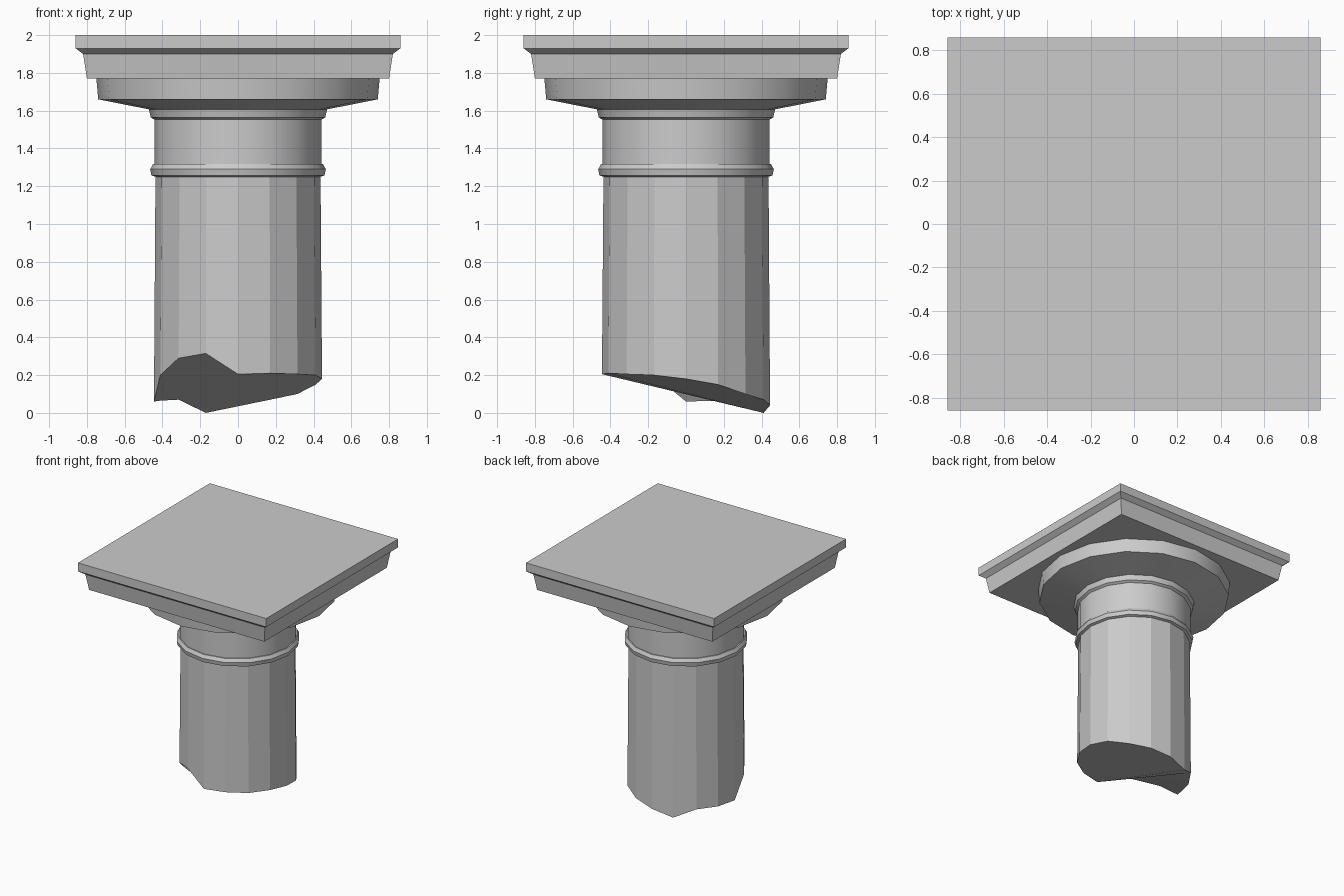
import bpy, bmesh
from math import sin, cos, pi, radians, sqrt

if "Cube" in bpy.data.objects:
    bpy.data.objects.remove(bpy.data.objects["Cube"])

SIDES = 16


def loft(bm, rings):
    """Bridge successive closed rings of points; returns vertex rings and side faces."""
    rows = [[bm.verts.new(p) for p in ring] for ring in rings]
    faces = []
    for a, b in zip(rows, rows[1:]):
        n = len(a)
        for i in range(n):
            j = (i + 1) % n
            faces.append(bm.faces.new((a[i], a[j], b[j], b[i])))
    return rows, faces


def circle(r, z, n=SIDES, start=-pi / 2):
    return [(r * cos(start + 2 * pi * i / n), r * sin(start + 2 * pi * i / n), z)
            for i in range(n)]


def finish(bm, name, angle=None):
    mesh = bpy.data.meshes.new(name)
    bm.to_mesh(mesh)
    bm.free()
    obj = bpy.data.objects.new(name, mesh)
    bpy.context.collection.objects.link(obj)
    if angle:
        bpy.ops.object.select_all(action='DESELECT')
        obj.select_set(True)
        bpy.context.view_layer.objects.active = obj
        bpy.ops.object.shade_smooth_by_angle(angle=radians(angle))
    return obj


# Square abacus with its stepped moulding
bm = bmesh.new()
profile = [(0.80, 1.77), (0.82, 1.90), (0.86, 1.93), (0.86, 2.0)]
rows, _ = loft(bm, [circle(h * sqrt(2), z, 4, -pi / 4) for h, z in profile])
bm.faces.new(rows[0][::-1])
bm.faces.new(rows[-1])
finish(bm, "abacus")

# Turned capital: astragal ring, neck, collar and flared echinus
bm = bmesh.new()
profile = [(0.437, 1.25), (0.458, 1.257), (0.465, 1.29), (0.45, 1.317),
           (0.442, 1.317), (0.442, 1.552), (0.462, 1.565), (0.472, 1.607),
           (0.74, 1.66), (0.75, 1.77)]
loft(bm, [circle(r, z) for r, z in profile])
finish(bm, "capital", 30)

# Broken shaft: uneven lower rim heights, counter-clockwise from the front
rim = [0.205, 0.21, 0.205, 0.20, 0.18, 0.15, 0.10, 0.07,
       0.04, 0.0, 0.07, 0.065, 0.06, 0.20, 0.29, 0.315]
bm = bmesh.new()
bottom = [(x, y, z) for (x, y, _), z in zip(circle(0.445, 0), rim)]
rows, sides = loft(bm, [bottom, circle(0.437, 1.25)])
# Fracture surface in two planes meeting along a diagonal crease
low = rows[0]
bm.faces.new(low[0:11][::-1])
bm.faces.new((low[10:] + low[:1])[::-1])
# Shallow flute sunk in each side
bmesh.ops.inset_individual(bm, faces=sides, thickness=0.03, depth=-0.016,
                           use_even_offset=True)
finish(bm, "fluted_shaft", 40)
